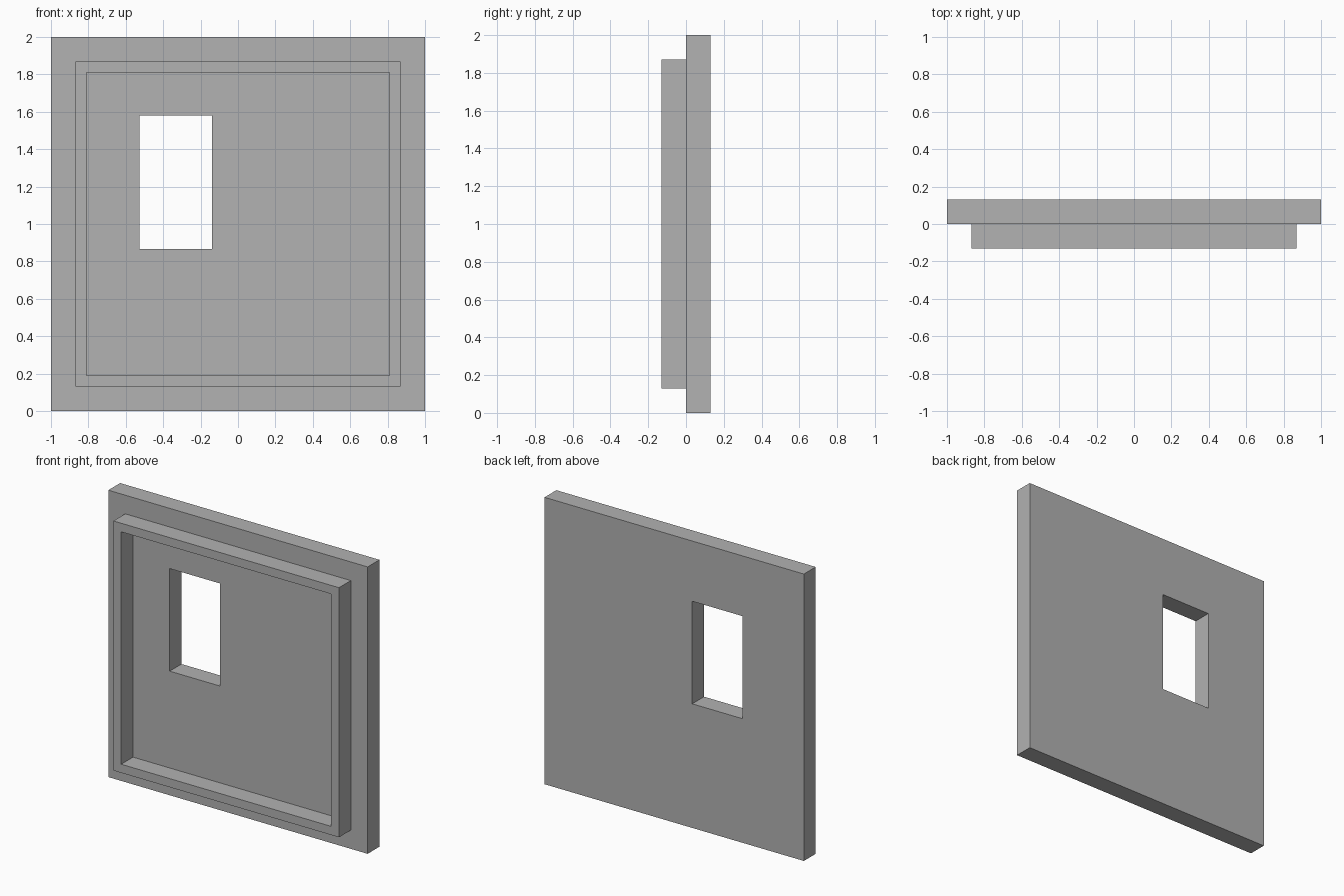
import bpy
import bmesh

if "Cube" in bpy.data.objects:
    bpy.data.objects.remove(bpy.data.objects["Cube"], do_unlink=True)

GREY = (0.445, 0.445, 0.445, 1.0)
grey = bpy.data.materials.new("plain grey")
grey.use_nodes = True
grey.diffuse_color = GREY
grey.node_tree.nodes["Principled BSDF"].inputs["Base Color"].default_value = GREY


def rectangle(bm, bounds, y):
    """Four corners of an upright rectangle at depth y."""
    x0, x1, z0, z1 = bounds
    return [bm.verts.new((x, y, z))
            for x, z in ((x0, z0), (x1, z0), (x1, z1), (x0, z1))]


def pierced_slab(name, outer, opening, y_front, y_back):
    """Upright slab with a rectangular opening right through it."""
    bm = bmesh.new()
    # Loops run around the cross-section: front outside, front inside, back inside, back outside
    loops = [rectangle(bm, outer, y_front), rectangle(bm, opening, y_front),
             rectangle(bm, opening, y_back), rectangle(bm, outer, y_back)]
    for a, b in zip(loops, loops[1:] + loops[:1]):
        for i in range(4):
            j = (i + 1) % 4
            bm.faces.new((a[i], a[j], b[j], b[i]))
    bmesh.ops.recalc_face_normals(bm, faces=bm.faces)
    mesh = bpy.data.meshes.new(name)
    bm.to_mesh(mesh)
    bm.free()
    mesh.materials.append(grey)
    obj = bpy.data.objects.new(name, mesh)
    bpy.context.collection.objects.link(obj)
    return obj


# Main wall panel with its window opening
pierced_slab("wall_panel", (-1, 1, 0, 2), (-0.527, -0.139, 0.865, 1.58), 0, 0.13)

# Raised square rim on the front
pierced_slab("front_rim", (-0.87, 0.87, 0.13, 1.87), (-0.81, 0.81, 0.19, 1.81), -0.13, 0)
